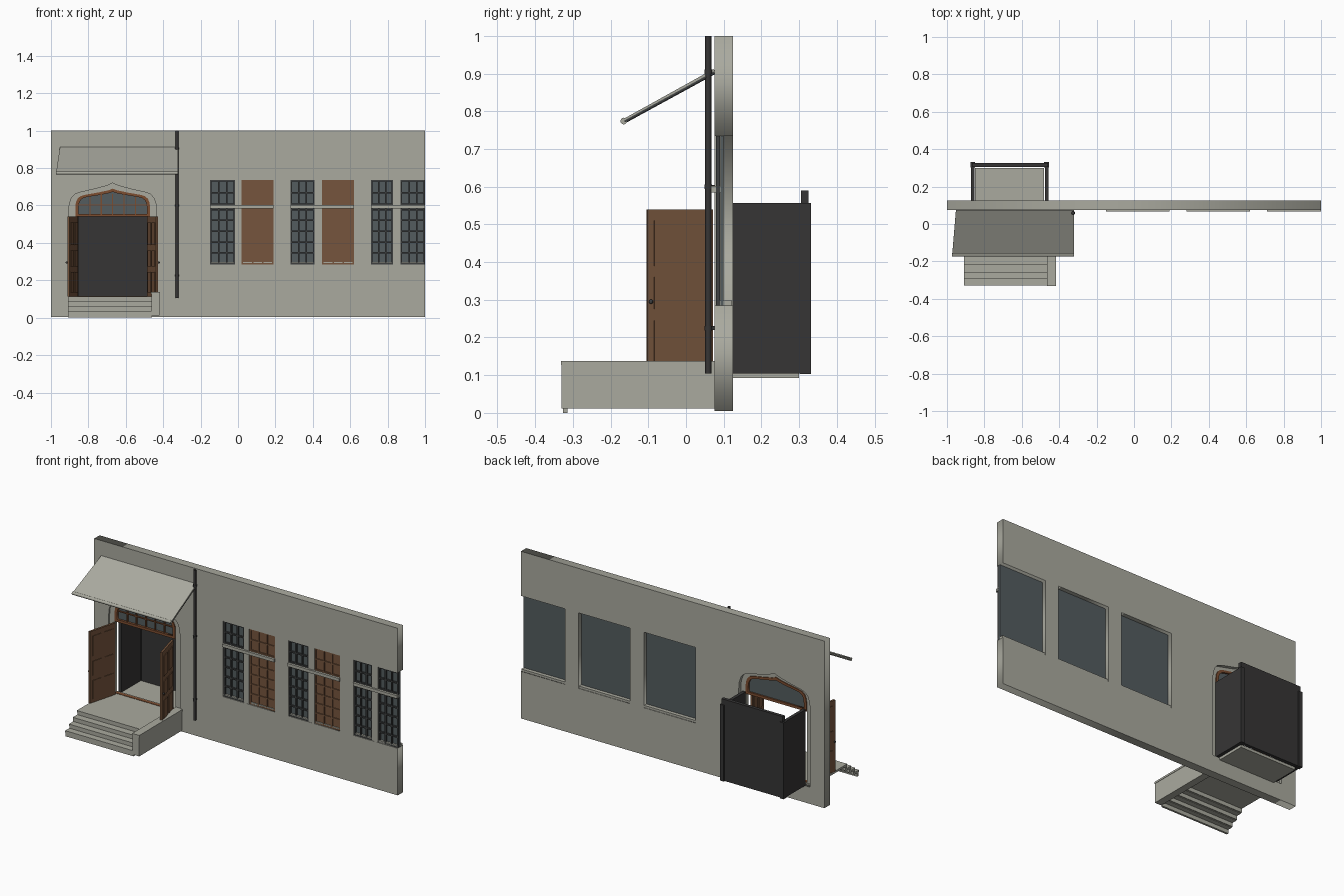
import bpy, bmesh, math
from mathutils import Vector, Matrix

cube = bpy.data.objects.get("Cube")
if cube:
    bpy.data.objects.remove(cube, do_unlink=True)


def material(name, rgb):
    lin = [((c / 255 + 0.055) / 1.055) ** 2.4 for c in rgb]
    m = bpy.data.materials.new(name)
    m.use_nodes = True
    m.diffuse_color = (*lin, 1)
    m.node_tree.nodes["Principled BSDF"].inputs["Base Color"].default_value = (*lin, 1)
    return m


STONE = material("pale stone", (170, 170, 159))
DARK = material("charcoal", (54, 53, 53))
GLASS = material("slate glass", (84, 92, 95))
WOOD = material("brown wood", (118, 85, 61))
TRIM = material("warm wood trim", (124, 77, 48))
IRON = material("dark iron", (62, 64, 64))


def add_mesh(name, bm, mat):
    me = bpy.data.meshes.new(name)
    bmesh.ops.recalc_face_normals(bm, faces=bm.faces)
    bm.to_mesh(me)
    bm.free()
    me.materials.append(mat)
    ob = bpy.data.objects.new(name, me)
    bpy.context.collection.objects.link(ob)
    return ob


def put_box(bm, x, y, z, matrix=Matrix()):
    """Add a box to bm from three (low, high) ranges."""
    size = [b - a for a, b in (x, y, z)]
    mid = Vector([(a + b) / 2 for a, b in (x, y, z)])
    m = matrix @ Matrix.Translation(mid) @ Matrix.Diagonal((*size, 1))
    bmesh.ops.create_cube(bm, size=1, matrix=m)


def box(name, x, y, z, mat):
    bm = bmesh.new()
    put_box(bm, x, y, z)
    return add_mesh(name, bm, mat)


def plate(name, loops, y0, y1, mat):
    """Upright plate in x-z; loops after the first are holes."""
    cu = bpy.data.curves.new(name, "CURVE")
    cu.dimensions, cu.fill_mode = "2D", "BOTH"
    cu.extrude = (y1 - y0) / 2
    for loop in loops:
        s = cu.splines.new("POLY")
        s.points.add(len(loop) - 1)
        for p, (x, z) in zip(s.points, loop):
            p.co = (x, z, 0, 1)
        s.use_cyclic_u = True
    tmp = bpy.data.objects.new(name + " outline", cu)
    bpy.context.collection.objects.link(tmp)
    me = bpy.data.meshes.new_from_object(tmp.evaluated_get(bpy.context.evaluated_depsgraph_get()))
    bpy.data.objects.remove(tmp, do_unlink=True)
    bm = bmesh.new()
    bm.from_mesh(me)
    bmesh.ops.remove_doubles(bm, verts=bm.verts, dist=1e-5)
    bm.transform(Matrix.Translation((0, (y0 + y1) / 2, 0)) @ Matrix.Rotation(math.pi / 2, 4, "X"))
    return add_mesh(name, bm, mat)


def rod(name, a, b, r, mat, sides=12):
    a, b = Vector(a), Vector(b)
    bm = bmesh.new()
    m = Matrix.Translation((a + b) / 2) @ (b - a).to_track_quat("Z", "Y").to_matrix().to_4x4()
    bmesh.ops.create_cone(bm, cap_ends=True, segments=sides, radius1=r, radius2=r,
                          depth=(b - a).length, matrix=m)
    ob = add_mesh(name, bm, mat)
    for f in ob.data.polygons:
        f.use_smooth = len(f.vertices) == 4
    return ob


DOOR_X = -0.67
SHOULDER = [(1, 0), (0.985, 0.25), (0.94, 0.46), (0.86, 0.6), (0.74, 0.67), (0.4, 0.79), (0.12, 0.91)]


def arch(half, base, spring, apex):
    right = [(half * u, spring + (apex - spring) * v) for u, v in SHOULDER]
    pts = [(half, base)] + right + [(0, apex)] + [(-x, z) for x, z in reversed(right)] + [(-half, base)]
    return [(DOOR_X + x, z) for x, z in pts]


def rect(x0, x1, z0, z1):
    return [(x0, z0), (x1, z0), (x1, z1), (x0, z1)]


# Wall with doorway, two full windows and one window running off the end
W0, W1 = 0.285, 0.735
wall = [(-1, 0.005), (1, 0.005), (1, W0), (0.71, W0), (0.71, W1), (1, W1), (1, 1), (-1, 1)]
plate("wall", [wall, rect(-0.15, 0.19, W0, W1), rect(0.28, 0.62, W0, W1),
               arch(0.235, 0.105, 0.57, 0.72)], 0.075, 0.125, STONE)
plate("door_surround", [arch(0.235, 0.105, 0.57, 0.72), arch(0.2, 0.106, 0.59, 0.69)],
      0.085, 0.105, STONE)

# Arched light over the doors
plate("fanlight_frame", [arch(0.2, 0.54, 0.59, 0.69), arch(0.183, 0.555, 0.59, 0.673)],
      0.08, 0.11, TRIM)
plate("fanlight_glass", [arch(0.19, 0.545, 0.59, 0.68)], 0.094, 0.1, GLASS)
bm = bmesh.new()
for i in range(1, 6):
    x = DOOR_X - 0.183 + i * 0.061
    put_box(bm, (x - 0.003, x + 0.003), (0.086, 0.094), (0.55, 0.645 if i in (1, 5) else 0.662))
put_box(bm, (DOOR_X - 0.183, DOOR_X + 0.183), (0.086, 0.094), (0.6, 0.606))
add_mesh("fanlight_bars", bm, TRIM)


def casement(name, x0, x1, mat):
    """Framed grid of bars, split by the transom."""
    bm = bmesh.new()
    t = 0.004
    for i in range(4):
        x = x0 + t + (x1 - x0 - 2 * t) * i / 3
        put_box(bm, (x - t, x + t), (0.08, 0.09), (W0, W1))
    for z0, z1, rows in ((W0, 0.582, 5), (0.602, W1, 2)):
        for i in range(rows + 1):
            z = z0 + t + (z1 - z0 - 2 * t) * i / rows
            put_box(bm, (x0, x1), (0.08, 0.09), (z - t, z + t))
    add_mesh(name, bm, mat)


# Windows
for n, (x0, m0, m1, x1, warm) in enumerate(((-0.15, -0.015, 0.02, 0.19, True),
                                            (0.28, 0.41, 0.45, 0.62, True),
                                            (0.71, 0.83, 0.87, 1.0, False)), 1):
    box(f"window_glass_{n}", (x0, x1), (0.092, 0.1), (W0, W1), GLASS)
    casement(f"left_casement_{n}", x0, m0, IRON)
    casement(f"right_casement_{n}", m1, x1, WOOD if warm else IRON)
    if warm:
        box(f"wood_panes_{n}", (m1, x1), (0.086, 0.092), (W0, W1), WOOD)
    box(f"mullion_{n}", (m0, m1), (0.076, 0.096), (W0, W1), STONE)
    box(f"transom_{n}", (x0, x1), (0.066, 0.096), (0.584, 0.602), STONE)
    box(f"sill_{n}", (x0, x1), (0.08, 0.122), (W0, W0 + 0.013), STONE)

# Open-topped lobby behind the doorway
box("lobby_back", (-0.865, -0.46), (0.305, 0.325), (0.105, 0.59), DARK)
box("lobby_floor", (-0.85, -0.48), (0.1, 0.3), (0.092, 0.108), STONE)
for side, x in (("right", -0.8625), ("left", -0.4675)):
    box(f"lobby_{side}_side", (x - 0.0095, x + 0.0095), (0.12, 0.32), (0.105, 0.557), DARK)
    box(f"lobby_{side}_post", (x - 0.0125, x + 0.0125), (0.303, 0.331), (0.103, 0.557), DARK)
box("threshold", (-0.87, -0.47), (0.08, 0.1), (0.1, 0.115), TRIM)

# Panelled door leaves, swung open
for side, s in (("right", -1), ("left", 1)):
    hinge = Matrix.Translation((DOOR_X + s * 0.19, 0.07, 0)) @ Matrix.Rotation(s * math.radians(15), 4, "Z")
    bm = bmesh.new()
    put_box(bm, (-0.006, 0.006), (-0.18, 0), (0.113, 0.54), hinge)
    add_mesh(f"{side}_door", bm, WOOD)
    bm = bmesh.new()
    for y0, y1 in ((-0.162, -0.1), (-0.08, -0.018)):
        for z0, z1 in ((0.135, 0.245), (0.275, 0.36), (0.39, 0.51)):
            put_box(bm, (-0.009, 0.009), (y0, y1), (z0, z1), hinge)
    add_mesh(f"{side}_door_panels", bm, WOOD)
    bm = bmesh.new()
    bmesh.ops.create_uvsphere(bm, u_segments=10, v_segments=6, radius=0.006,
                              matrix=hinge @ Matrix.Translation((s * 0.012, -0.172, 0.295)))
    add_mesh(f"{side}_door_knob", bm, IRON)

# Folded steps and landing, hollow below
STEP_Y = (-0.33, -0.295, -0.258, -0.22, 0.1)
bm = bmesh.new()
for i in range(4):
    top = 0.035 + 0.026 * i
    put_box(bm, (-0.908, -0.46), (STEP_Y[i], STEP_Y[i + 1] + 0.01), (top - 0.012, top))
    put_box(bm, (-0.908, -0.46), (STEP_Y[i] + 0.004, STEP_Y[i] + 0.016), (top - 0.035, top - 0.01))
add_mesh("steps", bm, STONE)
box("step_curb", (-0.463, -0.42), (-0.33, 0.08), (0.012, 0.127), STONE)
box("curb_cap", (-0.465, -0.418), (-0.332, 0.08), (0.127, 0.138), STONE)

# Sloping awning with front roller
bm = bmesh.new()
lower = [(-0.972, -0.165, 0.775), (-0.322, -0.165, 0.775)]
upper = [(-0.322, 0.075, 0.908), (-0.952, 0.075, 0.908)]
bm.faces.new([bm.verts.new(p) for p in lower + upper])
awning = add_mesh("awning", bm, STONE)
mod = awning.modifiers.new("thickness", "SOLIDIFY")
mod.thickness, mod.offset = 0.009, 0
rod("awning_roller", (-0.974, -0.165, 0.774), (-0.322, -0.165, 0.774), 0.009, STONE)
rod("awning_arm", (-0.326, -0.163, 0.773), (-0.326, 0.075, 0.903), 0.005, IRON, 8)

# Drainpipe with wall brackets
rod("drainpipe", (-0.326, 0.059, 0.105), (-0.326, 0.059, 1), 0.008, DARK)
for i, z in enumerate((0.225, 0.6, 0.905), 1):
    rod(f"pipe_collar_{i}", (-0.326, 0.059, z - 0.006), (-0.326, 0.059, z + 0.006), 0.0105, DARK)
    box(f"pipe_bracket_{i}", (-0.33, -0.322), (0.062, 0.078), (z - 0.005, z + 0.005), DARK)
